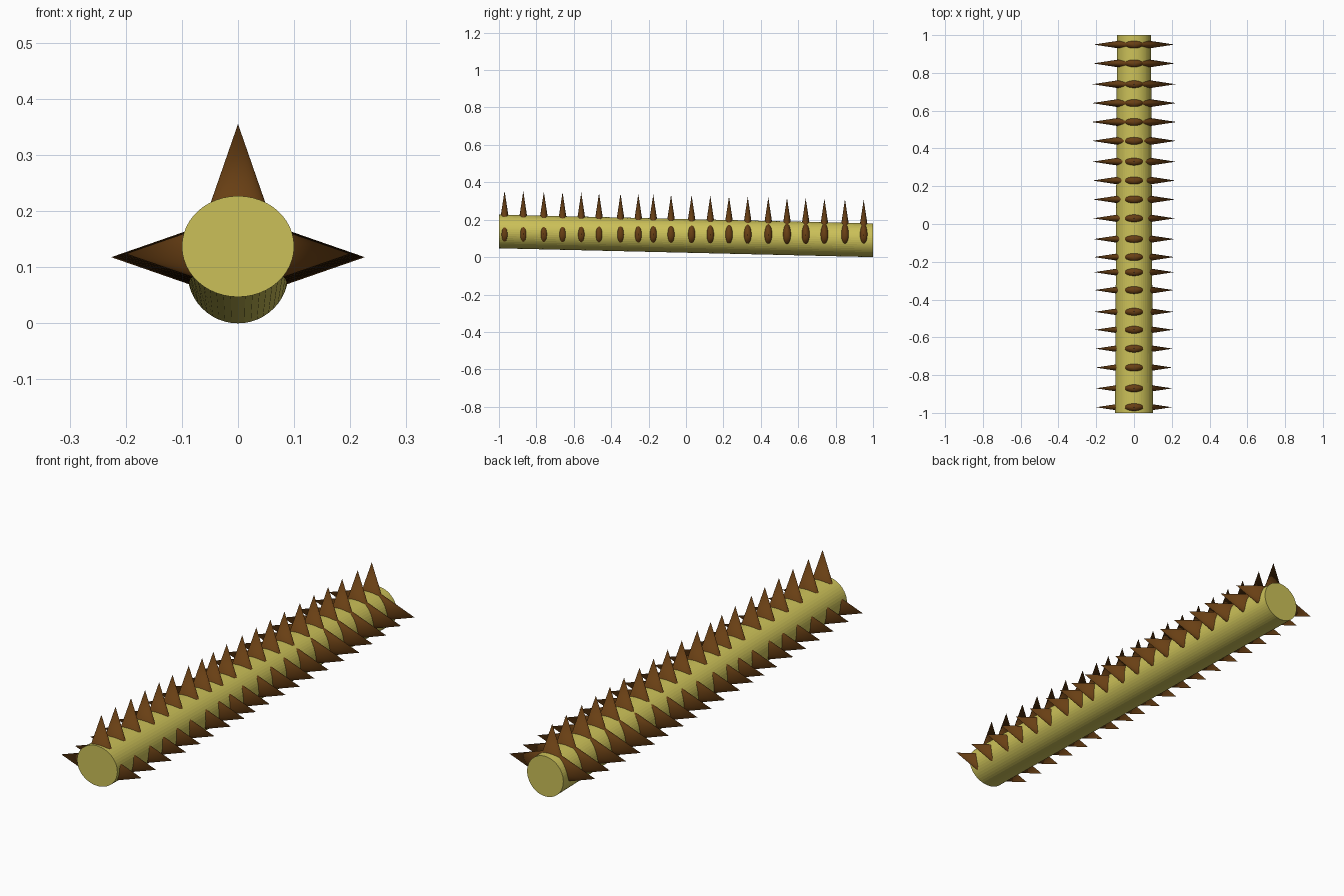
import bpy, bmesh, math
from mathutils import Matrix, Vector

if "Cube" in bpy.data.objects:
    bpy.data.objects.remove(bpy.data.objects["Cube"])


def material(name, rgb):
    m = bpy.data.materials.new(name)
    m.diffuse_color = (*rgb, 1)
    m.use_nodes = True
    m.node_tree.nodes["Principled BSDF"].inputs["Base Color"].default_value = m.diffuse_color
    return m


stem_green = material("yellow green", (0.60, 0.53, 0.098))
thorn_brown = material("thorn brown", (0.14, 0.05, 0.007))


def finish(bm, name, mat):
    bmesh.ops.recalc_face_normals(bm, faces=bm.faces)
    me = bpy.data.meshes.new(name)
    bm.to_mesh(me)
    bm.free()
    me.materials.append(mat)
    ob = bpy.data.objects.new(name, me)
    bpy.context.collection.objects.link(ob)
    return ob


# Stem: tilted, slightly tapered rod with vertical end faces
SIDES = 48
bm = bmesh.new()
rings = []
for y, rx, rz, cz in ((-1, 0.10, 0.09, 0.137), (1, 0.09, 0.09, 0.09)):
    rings.append([bm.verts.new((rx * math.cos(a), y, cz + rz * math.sin(a)))
                  for a in (2 * math.pi * i / SIDES for i in range(SIDES))])
for i in range(SIDES):
    j = (i + 1) % SIDES
    bm.faces.new((rings[0][i], rings[0][j], rings[1][j], rings[1][i]))
for r in rings:
    bm.faces.new(r)
finish(bm, "stem", stem_green)

# Thorns: flattened cones in three rows
ROWS = (-.97, -.87, -.76, -.66, -.56, -.465, -.35, -.255, -.175, -.08,
        .03, .13, .23, .33, .44, .54, .64, .74, .85, .95)
DEPTH, WIDE, THIN = 0.19, 0.066, 0.029


def thorn_row(name, direction, tip_at):
    bm = bmesh.new()
    d = Vector(direction)
    turn = Matrix.Rotation(math.pi / 2 * d.x, 4, 'Y')
    for y in ROWS:
        centre = tip_at(y) - d * DEPTH / 2
        bmesh.ops.create_cone(
            bm, cap_ends=True, segments=24, radius1=1, radius2=0, depth=DEPTH,
            matrix=Matrix.Translation(centre) @ turn @ Matrix.Diagonal((WIDE, THIN, 1, 1)))
    ob = finish(bm, name, thorn_brown)
    for p in ob.data.polygons:
        p.use_smooth = len(p.vertices) == 3


def reach(y):
    return 0.2 + 0.024 * (y + 0.97) / 1.5 if y < 0.54 else 0.226 - 0.03 * (y - 0.54)


thorn_row("top_thorns", (0, 0, 1), lambda y: Vector((0, y, 0.331 - 0.025 * y)))
for side, name in ((1, "right_thorns"), (-1, "left_thorns")):
    thorn_row(name, (side, 0, 0),
              lambda y: Vector((side * reach(y), y, 0.12 - 0.004 * y)))
